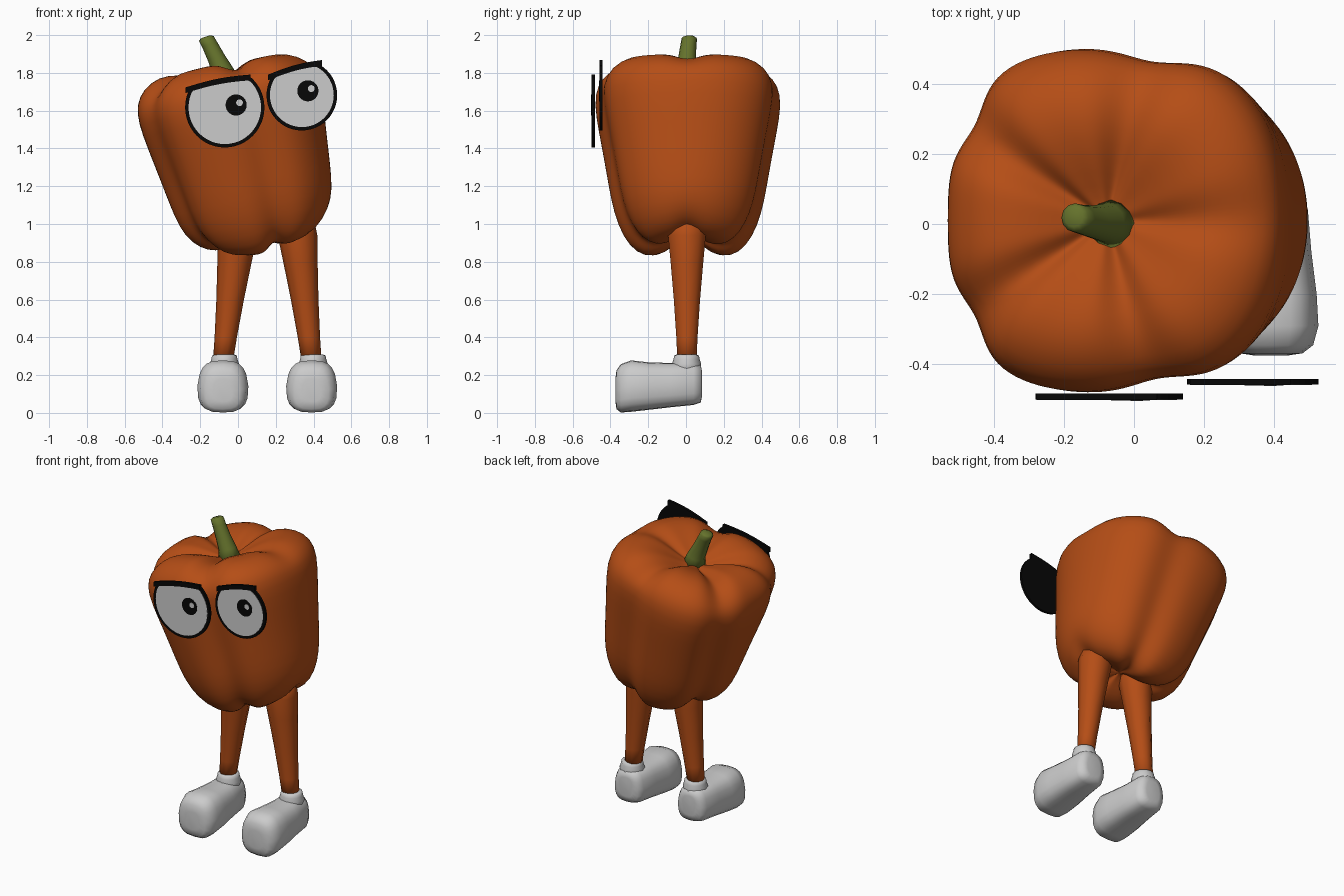
import bpy, bmesh, math
from mathutils import Vector, Matrix

if "Cube" in bpy.data.objects:
    bpy.data.objects.remove(bpy.data.objects["Cube"])


def material(name, rgb):
    m = bpy.data.materials.new(name)
    m.diffuse_color = (*rgb, 1)
    m.use_nodes = True
    m.node_tree.nodes["Principled BSDF"].inputs["Base Color"].default_value = m.diffuse_color
    return m


ORANGE = material("orange_skin", (0.46, 0.075, 0.008))
GREEN = material("stem_green", (0.13, 0.17, 0.025))
BLACK = material("black", (0.002, 0.002, 0.002))


def loft(name, rings, mat=None, subdiv=0, smooth=True):
    """Skin a list of equal-length closed rings and cap both ends."""
    bm = bmesh.new()
    loops = [[bm.verts.new(p) for p in ring] for ring in rings]
    n = len(loops[0])
    for a, b in zip(loops, loops[1:]):
        for i in range(n):
            j = (i + 1) % n
            bm.faces.new((a[i], a[j], b[j], b[i]))
    bm.faces.new(loops[0])
    bm.faces.new(loops[-1])
    bmesh.ops.recalc_face_normals(bm, faces=bm.faces)
    me = bpy.data.meshes.new(name)
    bm.to_mesh(me)
    bm.free()
    ob = bpy.data.objects.new(name, me)
    bpy.context.collection.objects.link(ob)
    if mat:
        me.materials.append(mat)
    for p in me.polygons:
        p.use_smooth = smooth
    if subdiv:
        ob.modifiers.new("subdivision", "SUBSURF").levels = subdiv
        ob.modifiers["subdivision"].render_levels = subdiv
    return ob


def circle(center, r, n, axis=(0, 0, 1)):
    rot = Vector((0, 0, 1)).rotation_difference(Vector(axis)).to_matrix()
    return [Vector(center) + rot @ Vector((r * math.cos(2 * math.pi * i / n),
            r * math.sin(2 * math.pi * i / n), 0)) for i in range(n)]


# Pepper body: revolved profile with four creases, leaning to one side
PROFILE = [(0.015, 0.41), (0.06, 0.42), (0.13, 0.46), (0.22, 0.50), (0.32, 0.512),
           (0.41, 0.47), (0.465, 0.40), (0.48, 0.30), (0.463, 0.15), (0.443, 0.0),
           (0.425, -0.15), (0.405, -0.29), (0.36, -0.40), (0.29, -0.47), (0.21, -0.49),
           (0.13, -0.47), (0.06, -0.44), (0.015, -0.43)]
LEAN = Matrix.Translation((0.02, 0.01, 1.36)) @ Matrix.Rotation(math.radians(-14), 4, 'Y')


def groove(deg, angles, width):
    return max(math.exp(-(((deg - a + 180) % 360 - 180) / width) ** 2) for a in angles)


rings = []
for r, w in PROFILE:
    low = min(1, max(0, (0.3 - w) / 0.75))            # 0 at the shoulder, 1 at the base
    end = min(1, r / 0.12) * min(1, max(0, (abs(w) - 0.3) / 0.2))
    ring = []
    for i in range(72):
        t = math.radians(i * 5)
        c, s = math.cos(t), math.sin(t)
        g = max(groove(i * 5, [76, 286], 14), groove(i * 5, [146 + 8 * low, 214 - 8 * low], 11))
        rr = r * (1.02 - (0.075 + 0.045 * low) * g)
        # squared-off lobes, strongest at the shoulder
        rr *= 1 + (0.06 if c > 0 else 0.1) * math.sin(2 * t) ** 2 * (1 - 0.75 * low)
        rr *= 1 + 0.025 * max(0, c)
        # creases dip on the crown and notch the underside
        if w > 0:
            ww = w - end * (0.05 * g + 0.03 * max(0, c) + 0.03 * groove(i * 5, [0], 12))
        else:
            ww = w + end * (0.045 * g - 0.05 * s * s + 0.03 * max(0, -c) ** 3
                            + 0.03 * groove(i * 5, [0], 14))
        ring.append(LEAN @ Vector((rr * c, rr * s * (1.02 - 0.07 * low), ww)))
    rings.append(ring)
loft("pepper_body", rings, ORANGE, 1)

# Stem
stem_path = [((-0.06, 0.0, 1.73), 0.075), ((-0.08, 0.003, 1.81), 0.056), ((-0.115, 0.006, 1.88), 0.047),
             ((-0.15, 0.013, 1.95), 0.042), ((-0.168, 0.018, 1.982), 0.041), ((-0.172, 0.02, 1.99), 0.028)]
loft("stem", [circle(p, r, 12, (-0.35, 0.05, 1)) for p, r in stem_path], GREEN)

# Legs and shoes
SHOE = [(0.085, 0.05, 0.09, 0.22), (0.078, 0.085, 0.055, 0.255), (0.04, 0.105, 0.042, 0.268),
        (-0.08, 0.115, 0.03, 0.264), (-0.2, 0.13, 0.016, 0.268), (-0.29, 0.135, 0.006, 0.278),
        (-0.345, 0.12, 0.002, 0.258), (-0.368, 0.09, 0.02, 0.225), (-0.374, 0.05, 0.06, 0.18)]


def shoe_ring(x, y, hw, z0, z1):
    out = []
    for i in range(20):
        t = 2 * math.pi * i / 20
        c, s = math.cos(t), math.sin(t)
        px = math.copysign(abs(c) ** 0.65, c) * hw
        pz = math.copysign(abs(s) ** 0.65, s)
        px *= 1 - 0.12 * max(0, pz)          # narrower toward the top
        out.append((x + px, y, (z0 + z1) / 2 + pz * (z1 - z0) / 2))
    return out


for side, foot_x, hip_x in (("left", -0.08, 0.005), ("right", 0.39, 0.308)):
    leg = []
    for z, r in ((0.27, 0.053), (0.4, 0.059), (0.6, 0.073), (0.8, 0.091), (0.94, 0.105),
                 (1.0, 0.1), (1.03, 0.06)):
        f = min(1, (z - 0.27) / 0.73)
        leg.append(circle((foot_x + (hip_x - foot_x) * f, 0.005, z), r, 10))
    loft(side + "_leg", leg, ORANGE)
    loft(side + "_shoe", [shoe_ring(foot_x, *s) for s in SHOE])
    loft(side + "_shoe_collar", [circle((foot_x + 0.008, 0.003, z), r, 12) for z, r in
                                 ((0.2, 0.075), (0.26, 0.077), (0.285, 0.069), (0.303, 0.066), (0.308, 0.055))])


# Eyes: flat plates with a clipped top, white, pupil, glint and brow
def plate(name, outline, y_front, y_back, mat=None):
    return loft(name, [[(x, y, z) for x, z in outline] for y in (y_front, y_back)], mat, smooth=False)


def lid_oval(cx, cz, rx, rz, lid):
    pts = []
    for i in range(48):
        t = 2 * math.pi * i / 48
        x, z = cx + rx * math.cos(t), cz + rz * math.sin(t)
        pts.append((x, min(z, lid(x))))
    return pts


def eye(side, cx, cz, rx, rz, y, brow, pupil):
    (x0, z0), (x1, z1) = brow

    def lid(x, drop=0.0):
        f = (x - x0) / (x1 - x0)
        return z0 + (z1 - z0) * f - drop + 0.012 * math.sin(math.pi * min(max(f, 0), 1))

    plate(side + "_eye_rim", lid_oval(cx, cz, rx, rz, lid), y - 0.008, y + 0.008, BLACK)
    plate(side + "_eye_white", lid_oval(cx, cz, rx - 0.018, rz - 0.018, lambda x: lid(x, 0.022)),
          y - 0.0095, y)
    px, pz = pupil
    for part, dx, dz, r, depth, mat in (("pupil", 0, 0, 0.056, 0.011, BLACK),
                                        ("glint", 0.018, 0.012, 0.018, 0.0125, None)):
        plate(f"{side}_{part}", [(px + dx + r * math.cos(a * math.pi / 12),
              pz + dz + r * math.sin(a * math.pi / 12)) for a in range(24)], y - depth, y, mat)
    # brow bar along the clipped edge
    xs = [x0 + (x1 - x0) * i / 10 for i in range(11)]
    bar = [(x, lid(x, 0.024)) for x in xs] + [(x, lid(x, -0.006)) for x in reversed(xs)]
    plate(side + "_brow", bar, y - 0.01, y + 0.008, BLACK)


eye("left", -0.07, 1.617, 0.21, 0.212, -0.491, ((-0.278, 1.717), (0.065, 1.785)), (-0.01, 1.63))
eye("right", 0.338, 1.682, 0.187, 0.187, -0.449, ((0.16, 1.785), (0.445, 1.862)), (0.37, 1.705))
